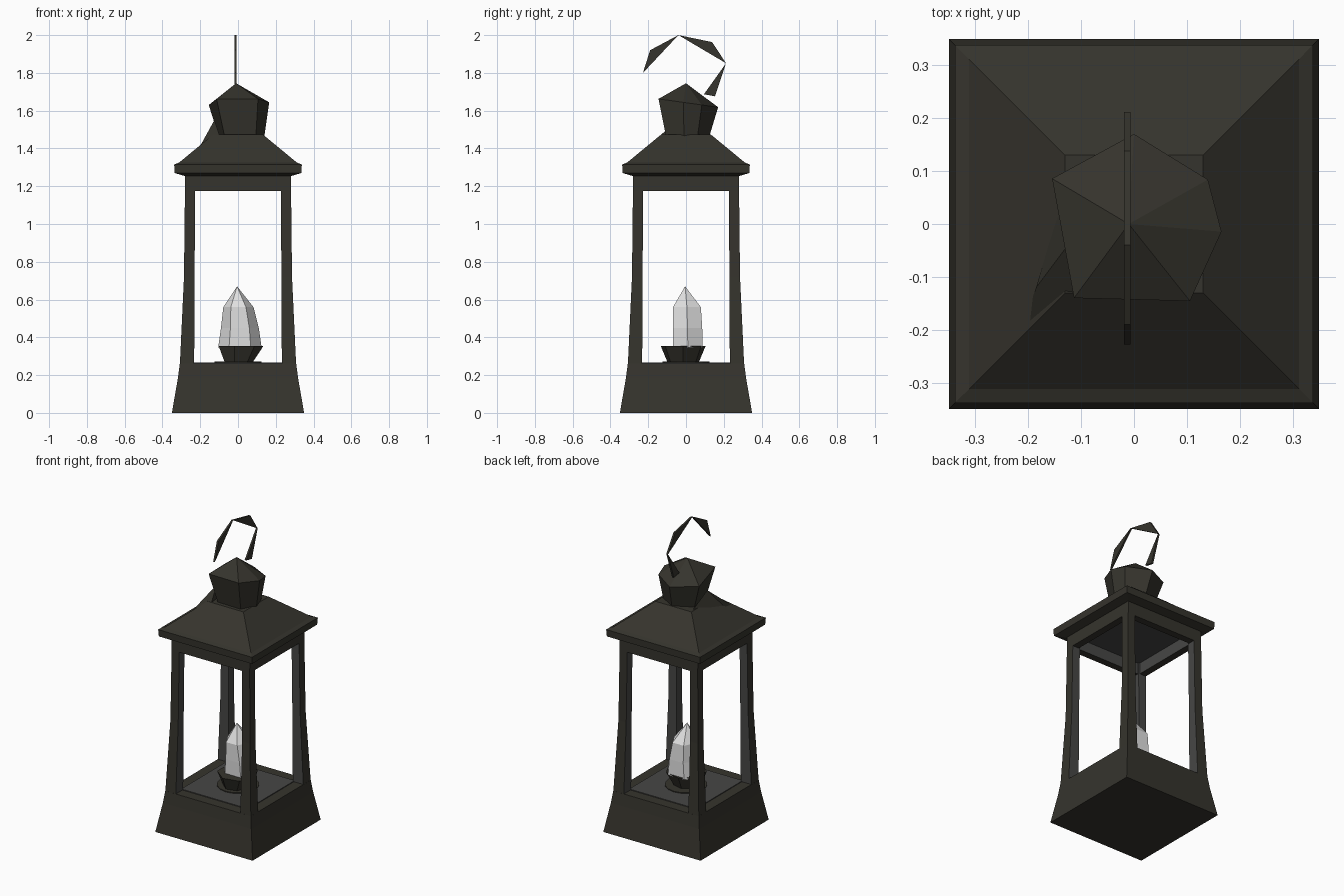
import bpy, math

if "Cube" in bpy.data.objects:
    bpy.data.objects.remove(bpy.data.objects["Cube"])

def mat(name, c):
    m = bpy.data.materials.new(name)
    m.diffuse_color = (*c, 1.0)
    m.use_nodes = True
    m.node_tree.nodes["Principled BSDF"].inputs["Base Color"].default_value = m.diffuse_color
    return m

METAL = mat("dark_bronze", (0.036, 0.034, 0.026))
INNER = mat("inner_grey", (0.062, 0.062, 0.060))
WAX = mat("pale_wax", (0.75, 0.75, 0.75))

def mesh(name, verts, faces, m):
    me = bpy.data.meshes.new(name)
    me.from_pydata(verts, [], faces)
    me.materials.append(m)
    me.update()
    ob = bpy.data.objects.new(name, me)
    bpy.context.collection.objects.link(ob)
    return ob

def loft(name, rings, m, caps=True):
    """Join rings of equal point count; a one-point last ring closes to a tip."""
    n = len(rings[0])
    v = [p for r in rings for p in r]
    f = []
    for k in range(len(rings) - 1):
        a, b = k * n, (k + 1) * n
        for i in range(n):
            j = (i + 1) % n
            if len(rings[k + 1]) == 1:
                f.append((a + i, a + j, b))
            else:
                f.append((a + i, a + j, b + j, b + i))
    if caps:
        f.append(tuple(reversed(range(n))))
        if len(rings[-1]) > 1:
            f.append(tuple(range(len(v) - n, len(v))))
    return mesh(name, v, f, m)

def rect(x0, x1, y0, y1, z):
    return [(x0, y0, z), (x1, y0, z), (x1, y1, z), (x0, y1, z)]

def square(h, z):
    return rect(-h, h, -h, h, z)

def ring(n, rx, ry, z, cx=0, cy=0, turn=0):
    return [(cx + rx * math.cos(turn + math.tau * i / n),
             cy + ry * math.sin(turn + math.tau * i / n), z) for i in range(n)]

def grey_inside(ob):
    """Faces that look towards the middle of the lantern get the inner grey."""
    ob.data.materials.append(INNER)
    for p in ob.data.polygons:
        if p.normal.x * p.center.x + p.normal.y * p.center.y < -0.1:
            p.material_index = 1

# Flared base with the floor on top
loft("base", [square(0.35, 0), square(0.318, 0.185), square(0.308, 0.262)], METAL)
loft("floor", [square(0.24, 0.255), square(0.24, 0.267)], INNER)

# Four tapered corner posts
for sx in (-1, 1):
    for sy in (-1, 1):
        def corner(lo, hi, z):
            xs, ys = sorted((sx * lo, sx * hi)), sorted((sy * lo, sy * hi))
            return rect(*xs, *ys, z)
        grey_inside(loft("corner_post", [corner(0.232, 0.308, 0.25), corner(0.23, 0.286, 0.72),
                                         corner(0.226, 0.28, 1.26)], METAL))

# Upper frame bars and ceiling
for s in (-1, 1):
    a, b = sorted((s * 0.235, s * 0.281))
    grey_inside(loft("top_bar_side", [rect(a, b, -0.28, 0.28, z) for z in (1.175, 1.26)], METAL))
    grey_inside(loft("top_bar_front_back", [rect(-0.28, 0.28, a, b, z) for z in (1.175, 1.26)], METAL))
loft("ceiling", [square(0.27, 1.248), square(0.27, 1.262)], INNER)

# Eave rim and hipped roof
loft("roof", [square(0.285, 1.255), square(0.335, 1.27), square(0.338, 1.315),
              square(0.312, 1.325), square(0.13, 1.475)], METAL)

# Creased wedge between roof and finial on the left
mesh("roof_wedge", [(-0.235, -0.26, 1.35), (-0.185, -0.12, 1.435), (-0.125, -0.04, 1.55),
                    (-0.10, -0.13, 1.475), (-0.12, 0.10, 1.475)],
     [(0, 3, 2, 1), (1, 2, 4), (3, 4, 2), (0, 1, 4, 3)], METAL)

# Faceted finial
spokes = [(31, .163), (90, .170), (151, .177), (231, .180), (306, .180), (355, .166)]
pts = [(r * math.cos(math.radians(a)), r * math.sin(math.radians(a))) for a, r in spokes]
loft("finial", [[(x * 0.75 + 0.015, y * 0.72, 1.46) for x, y in pts],
                [(x, y, 1.642 - 0.14 * y) for x, y in pts],
                [(-0.01, 0, 1.745)]], METAL)

# Broken hoop handle made of thin triangular blades, given as (y, z) points
blades = [[(-0.228, 1.80), (-0.04, 2.0), (-0.19, 1.92)],
          [(-0.04, 2.0), (0.212, 1.851), (0.138, 1.963)],
          [(0.095, 1.687), (0.153, 1.676), (0.212, 1.851)]]
for tri in blades:
    loft("handle_blade", [[(x, y, z) for y, z in tri] for x in (-0.019, -0.007)], METAL)

# Candle dish, holder and candle with pointed tip
loft("candle_dish", [ring(16, 0.125, 0.125, z) for z in (0.262, 0.272)], METAL)
loft("candle_holder", [ring(7, 0.078, 0.085, 0.268, 0, -0.015),
                       ring(7, 0.125, 0.122, 0.355, 0.01, -0.015)], METAL)
loft("candle", [ring(6, 0.115, 0.09, 0.345, 0.01, 0.01),
                ring(6, 0.10, 0.09, 0.45, 0.01, 0.008),
                ring(6, 0.08, 0.085, 0.56, 0.002, 0.005),
                [(-0.005, -0.005, 0.67)]], WAX)
